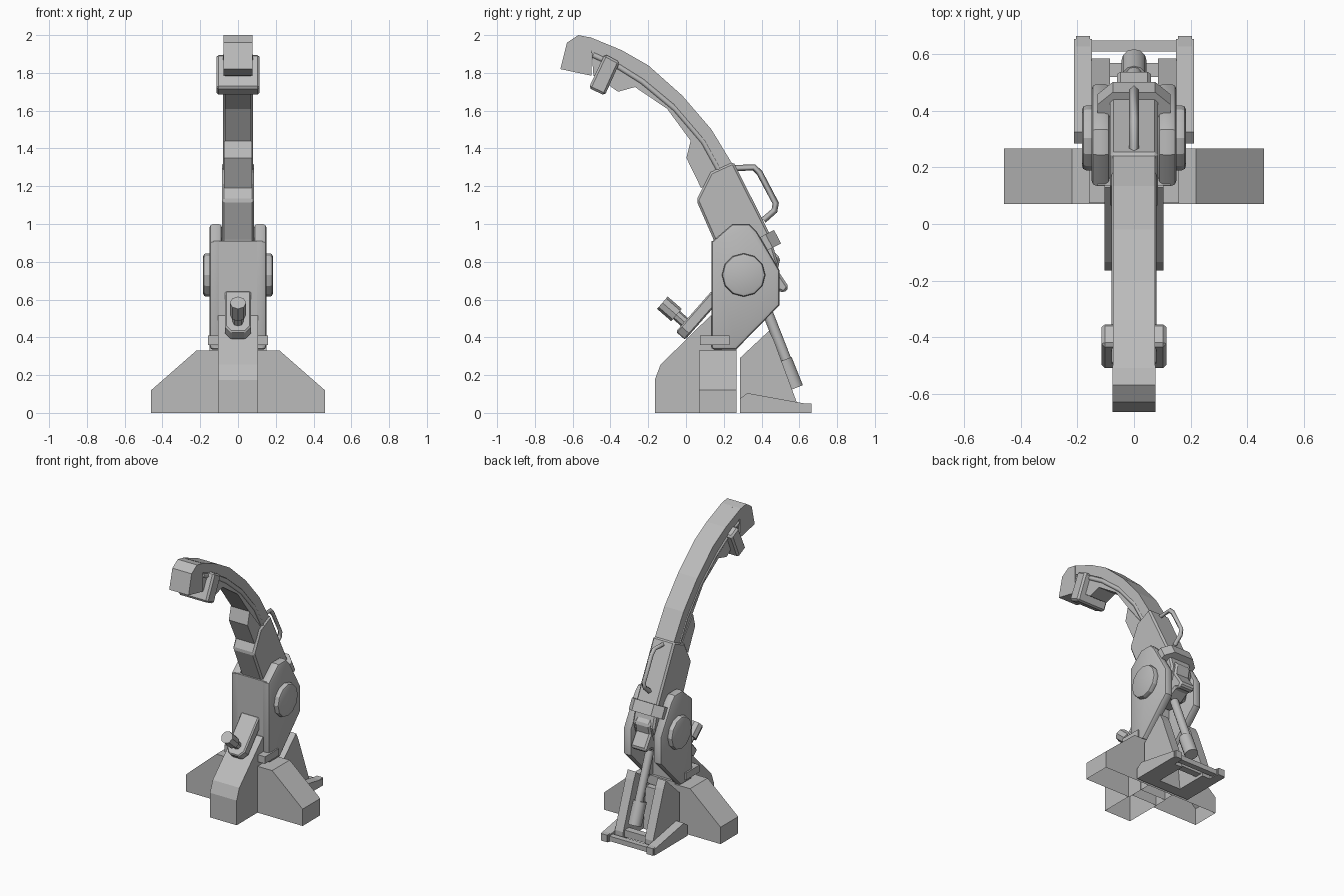
import bpy, bmesh
from math import radians
from mathutils import Vector

cube = bpy.data.objects.get("Cube")
if cube:
    bpy.data.objects.remove(cube, do_unlink=True)

grey = bpy.data.materials.new("plain_grey")
grey.use_nodes = True
grey.diffuse_color = (0.5, 0.5, 0.5, 1)
grey.node_tree.nodes["Principled BSDF"].inputs["Base Color"].default_value = (0.5, 0.5, 0.5, 1)

SIDES = (("left", 1), ("right", -1))


def finish(name, bm, bevel=0.0, segments=1, smooth=0, open_bottom=False):
    """Turn a bmesh into a named grey object, optionally bevelled or open below."""
    bmesh.ops.recalc_face_normals(bm, faces=bm.faces)
    if bevel:
        edges = [e for e in bm.edges if e.calc_face_angle(0) > radians(50)]
        bmesh.ops.bevel(bm, geom=edges, offset=bevel, segments=segments,
                        profile=0.5, affect='EDGES')
    if open_bottom:
        low = [f for f in bm.faces if all(v.co.z < 0.001 for v in f.verts)]
        bmesh.ops.delete(bm, geom=low, context='FACES')
    mesh = bpy.data.meshes.new(name)
    bm.to_mesh(mesh)
    bm.free()
    mesh.materials.append(grey)
    obj = bpy.data.objects.new(name, mesh)
    bpy.context.collection.objects.link(obj)
    if smooth:
        bpy.ops.object.select_all(action='DESELECT')
        obj.select_set(True)
        bpy.context.view_layer.objects.active = obj
        bpy.ops.object.shade_smooth_by_angle(angle=radians(smooth))
    return obj


def prism(name, pts, lo, hi, place=lambda a, b, d: (d, a, b), **kw):
    """Extrude a 2D profile from lo to hi; by default a side profile along x."""
    bm = bmesh.new()
    rings = [[bm.verts.new(place(a, b, d)) for a, b in pts] for d in (lo, hi)]
    bm.faces.new(rings[0])
    bm.faces.new(rings[1])
    for i in range(len(pts)):
        j = (i + 1) % len(pts)
        bm.faces.new((rings[0][i], rings[0][j], rings[1][j], rings[1][i]))
    return finish(name, bm, **kw)


def rod(name, start, end, radius, sides=12, **kw):
    """Cylinder between two points."""
    a, b = Vector(start), Vector(end)
    bm = bmesh.new()
    bmesh.ops.create_cone(bm, cap_ends=True, segments=sides, radius1=radius,
                          radius2=radius, depth=(b - a).length)
    turn = (b - a).to_track_quat('Z', 'Y').to_matrix()
    for v in bm.verts:
        v.co = turn @ v.co + (a + b) / 2
    return finish(name, bm, **kw)


def box(name, x, y, z, **kw):
    return prism(name, [(y[0], z[0]), (y[1], z[0]), (y[1], z[1]), (y[0], z[1])], *x, **kw)


def tube(name, pts, radius, resolution=0):
    """Thin bar following a path."""
    curve = bpy.data.curves.new(name, 'CURVE')
    curve.dimensions = '3D'
    curve.bevel_depth = radius
    curve.bevel_resolution = resolution
    curve.use_fill_caps = True
    spline = curve.splines.new('POLY')
    spline.points.add(len(pts) - 1)
    for p, co in zip(spline.points, pts):
        p.co = (*co, 1)
    curve.materials.append(grey)
    obj = bpy.data.objects.new(name, curve)
    bpy.context.collection.objects.link(obj)


# Curved upper arm: outer band, slightly narrower web, solid tip
outer = [(-0.51, 1.99), (-0.34, 1.92), (-0.20, 1.84), (-0.02, 1.68), (0.135, 1.50), (0.25, 1.31)]
middle = [(0.19, 1.27), (0.085, 1.46), (-0.065, 1.635), (-0.24, 1.78), (-0.36, 1.855), (-0.50, 1.92)]
inner = [(0.135, 1.26), (0.025, 1.44), (-0.10, 1.61), (-0.27, 1.725), (-0.36, 1.70), (-0.43, 1.75),
         (-0.49, 1.785)]
prism("arm_outer_band", outer + middle, -0.075, 0.075)
prism("arm_web", middle[::-1] + inner, -0.068, 0.068)
prism("arm_tip", [(-0.665, 1.82), (-0.63, 1.96), (-0.57, 2.0), (-0.50, 1.986), (-0.50, 1.785)],
      -0.076, 0.076)
prism("arm_lower_block", [(0.025, 1.44), (0.002, 1.35), (0.08, 1.19), (0.18, 1.25)], -0.074, 0.074)

# Side cables in the arm groove, and the cross block near the tip
for side, s in SIDES:
    tube(side + "_arm_cable",
         [(s * 0.064, y + 0.008, z - 0.025) for y, z in middle], 0.016, 1)
prism("tip_cross_block", [(-0.43, 1.90), (-0.35, 1.857), (-0.43, 1.68), (-0.515, 1.72)],
      -0.115, 0.115, bevel=0.012)

# Straight lower arm with chamfered back, its handle and strap
prism("lower_arm", [(0.25, 1.33), (0.13, 1.275), (0.055, 1.125), (0.145, 0.92), (0.26, 0.62),
                    (0.42, 0.62), (0.485, 0.80), (0.44, 0.955)], -0.085, 0.085, bevel=0.012)
tube("handle", [(0, 0.25, 1.295), (0, 0.36, 1.30), (0, 0.39, 1.27), (0, 0.475, 1.11),
                (0, 0.468, 1.07), (0, 0.41, 1.02)], 0.017)
axis, normal = Vector((0, 0.458, -0.889)), Vector((0, 0.889, 0.458))
strap_centre = Vector((0, 0.44, 0.91))
strap = [(0.13, -0.09), (0.13, 0.0), (0.075, 0.05), (-0.075, 0.05), (-0.13, 0.0), (-0.13, -0.09),
         (-0.08, -0.09), (-0.08, 0.0), (0.08, 0.0), (0.08, -0.09)]
prism("arm_strap", strap, -0.04, 0.04,
      place=lambda a, b, d: strap_centre + Vector((a, 0, 0)) + normal * b + axis * d)
prism("piston_bracket", [(0.44, 0.88), (0.50, 0.82), (0.485, 0.755), (0.545, 0.665), (0.52, 0.635),
                         (0.48, 0.65), (0.40, 0.60), (0.36, 0.80)], -0.06, 0.06, bevel=0.012)

# Pivot housing: two rounded cheeks joined by a front wall
cheek = [(0.245, 1.0), (0.335, 1.0), (0.375, 0.96), (0.495, 0.755), (0.495, 0.57),
         (0.265, 0.335), (0.135, 0.335), (0.135, 0.905)]
for side, s in SIDES:
    prism(side + "_housing_cheek", cheek, s * 0.085, s * 0.15, bevel=0.018, segments=2, smooth=35)
    rod(side + "_pivot_disc", (s * 0.13, 0.305, 0.73), (s * 0.184, 0.305, 0.73), 0.115,
        bevel=0.015, segments=2, smooth=25)
    box(side + "_housing_clip", (s * 0.10, s * 0.16), (0.075, 0.23), (0.36, 0.41))
box("housing_front_wall", (-0.13, 0.13), (0.136, 0.25), (0.34, 0.91))

# Front foot, lock slab and knob
prism("front_foot", [(-0.165, 0), (-0.165, 0.175), (-0.135, 0.255), (0.13, 0.515), (0.19, 0.515),
                     (0.19, 0)], -0.105, 0.105, open_bottom=True)
slope = Vector((0, 0.66, 0.75))
out = Vector((0, -0.75, 0.66))
slab_base = Vector((0, -0.02, 0.40))
prism("lock_slab", [(-0.04, 0), (0.04, 0), (0.07, 0.04), (0.07, 0.29), (-0.07, 0.29), (-0.07, 0.04)],
      -0.02, 0.045, place=lambda a, b, d: slab_base + Vector((a, 0, 0)) + slope * b + out * d,
      bevel=0.008)
rod("knob_neck", (0, 0.01, 0.465), (0, -0.06, 0.527), 0.028, 8)
rod("knob_grip", (0, -0.05, 0.518), (0, -0.125, 0.583), 0.043, 8)

# Side feet: hollow wedges open below
for side, s in SIDES:
    prism(side + "_foot", [(s * 0.10, 0), (s * 0.46, 0), (s * 0.46, 0.12), (s * 0.22, 0.33), (s * 0.10, 0.33)],
          0.07, 0.268, place=lambda a, b, d: (a, d, b), open_bottom=True)
box("base_core", (-0.10, 0.10), (0.10, 0.268), (0, 0.345), open_bottom=True)

# Rear foot: cheeks, low rails and cross members
for side, s in SIDES:
    prism(side + "_rear_cheek", [(0.285, 0), (0.285, 0.29), (0.44, 0.435), (0.465, 0.385), (0.585, 0.06),
                                 (0.585, 0)], s * 0.085, s * 0.15)
    prism(side + "_rear_rail", [(0.285, 0), (0.285, 0.075), (0.325, 0.105), (0.60, 0.055), (0.655, 0.045),
                                (0.655, 0)], s * 0.148, s * 0.212)
    box(side + "_rail_cap", (s * 0.155, s * 0.205), (0.62, 0.665), (0, 0.05))
box("rear_crossbar", (-0.16, 0.16), (0.61, 0.65), (0.005, 0.04))
box("rear_inner_bar", (-0.09, 0.09), (0.52, 0.57), (0.02, 0.07))
prism("rear_inner_wall", [(0.285, 0), (0.285, 0.29), (0.33, 0.29), (0.36, 0)], -0.09, 0.09)

# Piston
rod("piston_rod", (0, 0.405, 0.60), (0, 0.55, 0.23), 0.028, smooth=35)
rod("piston_sleeve", (0, 0.517, 0.28), (0, 0.577, 0.13), 0.045, smooth=35)
